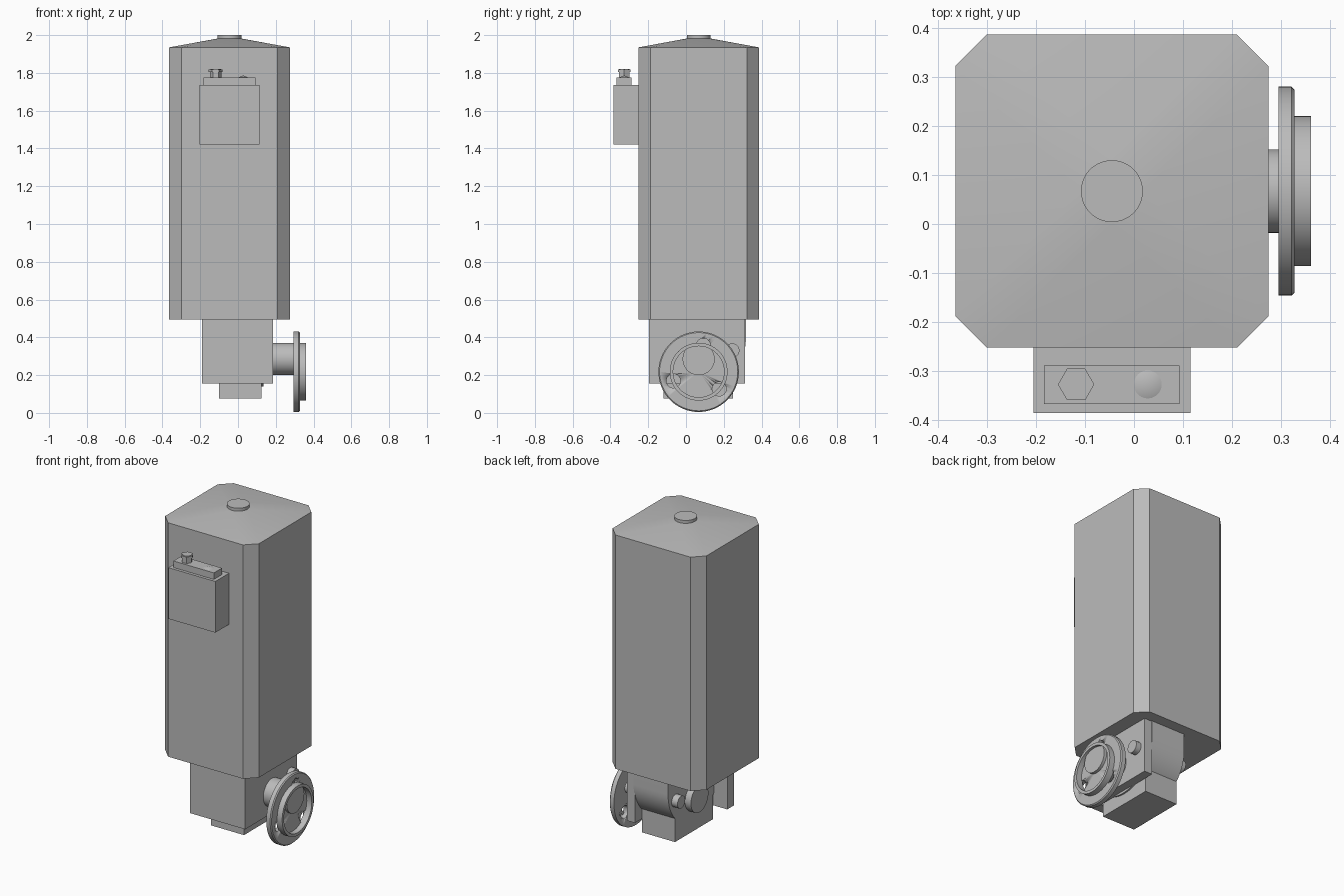
import bpy, bmesh
from math import cos, sin, pi, radians
from mathutils import Matrix, Vector

old = bpy.data.objects.get("Cube")
if old:
    bpy.data.objects.remove(old, do_unlink=True)

GREY = (0.5, 0.5, 0.5, 1.0)
mat = bpy.data.materials.new("plain grey")
mat.use_nodes = True
mat.diffuse_color = GREY
mat.node_tree.nodes["Principled BSDF"].inputs["Base Color"].default_value = GREY


def finish(name, bm, angle=30):
    bmesh.ops.recalc_face_normals(bm, faces=bm.faces)
    me = bpy.data.meshes.new(name)
    bm.to_mesh(me)
    bm.free()
    me.materials.append(mat)
    ob = bpy.data.objects.new(name, me)
    bpy.context.collection.objects.link(ob)
    bpy.ops.object.select_all(action='DESELECT')
    ob.select_set(True)
    bpy.context.view_layer.objects.active = ob
    bpy.ops.object.shade_smooth_by_angle(angle=radians(angle))
    return ob


def box(name, x0, x1, y0, y1, z0, z1):
    bm = bmesh.new()
    bmesh.ops.create_cube(bm, size=1)
    for v in bm.verts:
        v.co = ((x0, x1)[v.co.x > 0], (y0, y1)[v.co.y > 0], (z0, z1)[v.co.z > 0])
    return finish(name, bm)


def cylinder(name, axis, start, end, a, b, r, r2=None, sides=64):
    """Cylinder along x (a, b = y, z) or along z (a, b = x, y)."""
    bm = bmesh.new()
    bmesh.ops.create_cone(bm, cap_ends=True, segments=sides, radius1=r,
                          radius2=r if r2 is None else r2, depth=end - start)
    mid = (start + end) / 2
    if axis == 'x':
        m = Matrix.Translation((mid, a, b)) @ Matrix.Rotation(pi / 2, 4, 'Y')
    else:
        m = Matrix.Translation((a, b, mid)) @ Matrix.Rotation(pi / sides * (sides > 6), 4, 'Z')
        if sides == 6:
            # put two corners on the x axis
            far = max(bm.verts, key=lambda v: v.co.y)
            if abs(far.co.x) < 1e-4:
                m = m @ Matrix.Rotation(pi / 2, 4, 'Z')
    bm.transform(m)
    return finish(name, bm)


def prism_x(name, outline, x0, x1):
    bm = bmesh.new()
    face = bm.faces.new([bm.verts.new((x0, y, z)) for y, z in outline])
    ext = bmesh.ops.extrude_face_region(bm, geom=[face])
    moved = [g for g in ext["geom"] if isinstance(g, bmesh.types.BMVert)]
    bmesh.ops.translate(bm, verts=moved, vec=(x1 - x0, 0, 0))
    if face.is_valid is False or len(bm.faces) < len(outline) + 2:
        bm.faces.new([v for v in bm.verts if v not in moved])
    return finish(name, bm)


def lathe_x(name, profile, y, z, sides=64):
    """Closed (x, radius) profile spun about an axis along x."""
    bm = bmesh.new()
    rings = []
    for i in range(sides):
        t = 2 * pi * i / sides
        rings.append([bm.verts.new((x, y + r * cos(t), z + r * sin(t))) for x, r in profile])
    n = len(profile)
    for i in range(sides):
        a, b = rings[i], rings[(i + 1) % sides]
        for j in range(n):
            k = (j + 1) % n
            bm.faces.new((a[j], a[k], b[k], b[j]))
    return finish(name, bm)


# Tall casing: chamfered square column with a shallow roof
CX, CY, HALF, CUT = -0.045, 0.067, 0.319, 0.064
bm = bmesh.new()
for z in (0.495, 1.935):
    for sx in (-1, 1):
        for sy in (-1, 1):
            bm.verts.new((CX + sx * HALF, CY + sy * (HALF - CUT), z))
            bm.verts.new((CX + sx * (HALF - CUT), CY + sy * HALF, z))
for i in range(64):
    t = 2 * pi * i / 64
    bm.verts.new((CX + 0.063 * cos(t), CY + 0.063 * sin(t), 1.982))
bmesh.ops.convex_hull(bm, input=bm.verts)
bmesh.ops.dissolve_limit(bm, angle_limit=0.002, verts=bm.verts, edges=bm.edges)
finish("casing", bm)
cylinder("roof_cap", 'z', 1.978, 2.0, CX, CY, 0.063)

# Control box on the front with its plug and indicator
box("control_box", -0.205, 0.115, -0.385, -0.25, 1.42, 1.735)
box("control_box_lid", -0.183, 0.093, -0.367, -0.288, 1.73, 1.775)
cylinder("plug_stem", 'z', 1.77, 1.806, -0.118, -0.327, 0.031, sides=6)
cylinder("plug_head", 'z', 1.804, 1.817, -0.118, -0.327, 0.037, sides=6)
cylinder("plug_tip", 'z', 1.81, 1.82, -0.118, -0.327, 0.027)
cylinder("indicator", 'z', 1.774, 1.786, 0.028, -0.327, 0.031, 0.0)

# Bracket plates under the casing
box("front_plate", -0.19, 0.185, -0.195, -0.13, 0.155, 0.496)
box("side_plate", 0.13, 0.185, -0.14, 0.312, 0.155, 0.496)

# Housing with a rounded underside, and the block beneath it
R, ZC = 0.25, 0.39
arc = [(CY + R * cos(pi + pi * i / 32), ZC + R * sin(pi + pi * i / 32)) for i in range(33)]
prism_x("housing", [(CY - R, 0.496)] + arc + [(CY + R, 0.496)], -0.1, 0.135)
box("lower_block", -0.1, 0.125, -0.12, 0.25, 0.075, 0.25)

# Shafts through the housing
cylinder("main_shaft", 'x', -0.14, 0.345, CY, 0.285, 0.085)
cylinder("small_shaft", 'x', -0.14, 0.22, 0.245, 0.33, 0.038, sides=32)

# Flange with three holes and a raised lip
FZ = 0.218
flange = lathe_x("flange", [(0.295, 0.001), (0.295, 0.213), (0.321, 0.213),
                            (0.327, 0.207), (0.327, 0.001)], CY, FZ)
for k in range(3):
    t = radians(80 + 120 * k)
    hole = cylinder("hole_cutter", 'x', 0.25, 0.4, CY + 0.142 * cos(t), FZ + 0.142 * sin(t),
                    0.037, sides=32)
    hole.hide_render = True
    mod = flange.modifiers.new("hole", 'BOOLEAN')
    mod.operation = 'DIFFERENCE'
    mod.object = hole
    bpy.context.view_layer.objects.active = flange
    bpy.ops.object.modifier_apply(modifier=mod.name)
    bpy.data.objects.remove(hole, do_unlink=True)
lathe_x("flange_lip", [(0.32, 0.135), (0.32, 0.153), (0.361, 0.153), (0.361, 0.135)], CY, FZ)
